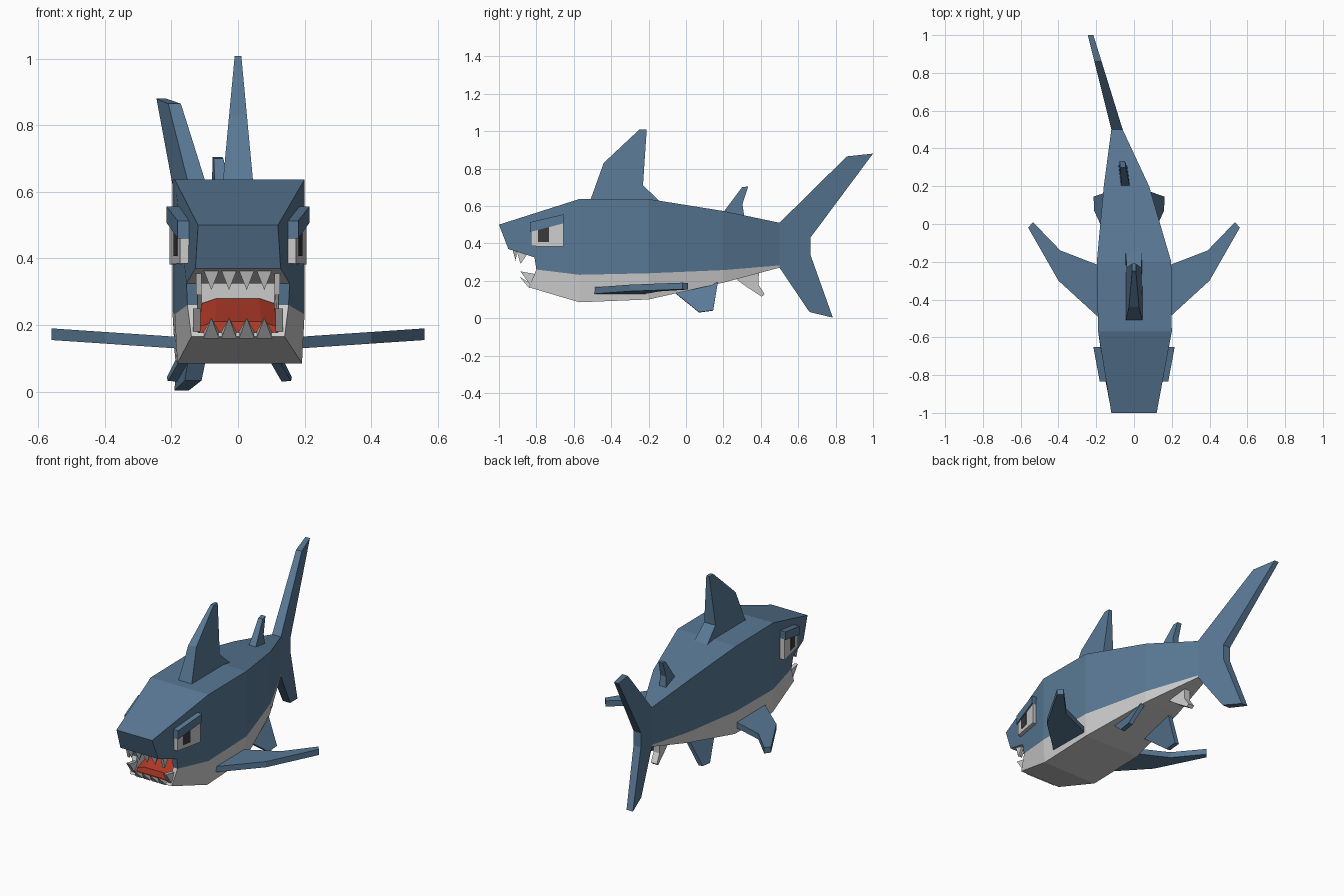
import bpy, bmesh
from mathutils import Vector

if "Cube" in bpy.data.objects:
    bpy.data.objects.remove(bpy.data.objects["Cube"])


def material(name, rgb):
    m = bpy.data.materials.new(name)
    m.diffuse_color = (*rgb, 1)
    m.use_nodes = True
    m.node_tree.nodes["Principled BSDF"].inputs["Base Color"].default_value = m.diffuse_color
    return m


BLUE = material("blue_skin", (0.10, 0.19, 0.30))
WHITE = material("pale_belly", (0.65, 0.63, 0.62))
RED = material("red_mouth", (0.42, 0.04, 0.02))
DARK = material("dark_pupil", (0.04, 0.04, 0.045))


def mesh(name, verts, faces, mats):
    """faces: (indices, material index)"""
    bm = bmesh.new()
    vs = [bm.verts.new(v) for v in verts]
    for idx, mi in faces:
        bm.faces.new([vs[i] for i in idx]).material_index = mi
    bmesh.ops.recalc_face_normals(bm, faces=bm.faces)
    me = bpy.data.meshes.new(name)
    bm.to_mesh(me)
    bm.free()
    for m in mats:
        me.materials.append(m)
    ob = bpy.data.objects.new(name, me)
    bpy.context.collection.objects.link(ob)
    return ob


def plate(name, a, b, mat):
    """Solid between two matching outlines."""
    n = len(a)
    faces = [(list(range(n)), 0), (list(range(2 * n - 1, n - 1, -1)), 0)]
    faces += [([i, (i + 1) % n, n + (i + 1) % n, n + i], 0) for i in range(n)]
    return mesh(name, list(a) + list(b), faces, [mat])


def fin(name, profile, centre, half, mat):
    """Upright fin from a (y, z) profile with varying centre x and half width."""
    a = [(centre(y) + half(y, z), y, z) for y, z in profile]
    b = [(centre(y) - half(y, z), y, z) for y, z in profile]
    return plate(name, a, b, mat)


# Body: rings of y, top z, seam z, belly z, left x, right x
rings = [(-0.57, 0.637, 0.232, 0.085, -0.19, 0.20),
         (-0.20, 0.637, 0.240, 0.100, -0.197, 0.197),
         (0.20, 0.573, 0.257, 0.190, -0.16, 0.08),
         (0.50, 0.51, 0.282, 0.27, -0.12, -0.06)]
verts, faces = [], []
for y, top, seam, belly, l, r in rings:
    c = (l + r) / 2
    bl, br = c + (l - c) * 0.96, c + (r - c) * 0.96
    verts += [(l, y, top), (r, y, top), (r, y, seam),
              (br, y, belly), (bl, y, belly), (l, y, seam)]
for k in range(len(rings) - 1):
    for i in range(6):
        j = (i + 1) % 6
        faces.append(([6 * k + i, 6 * k + j, 6 * k + 6 + j, 6 * k + 6 + i],
                      1 if i in (2, 3, 4) else 0))
e = 6 * (len(rings) - 1)
faces.append(([e + i for i in range(6)], 0))

# Head: outer outline, mouth rim and mouth pocket, on both sides
h = len(verts)
outline = [(0.12, -1.0, 0.50), (0.128, -0.95, 0.37), (0.155, -0.81, 0.325),
           (0.152, -0.80, 0.26), (0.14, -0.84, 0.165),
           (0.122, -0.81, 0.325), (0.122, -0.80, 0.26), (0.12, -0.83, 0.178),
           (0.11, -0.62, 0.325), (0.11, -0.62, 0.18)]
for s in (1, -1):
    verts += [(s * x, y, z) for x, y, z in outline]
R, L = h, h + len(outline)
for o, t, m, b in ((R, 1, 2, 3), (L, 0, 5, 4)):
    faces += [([o, o + 1, o + 2, o + 3, m, t], 0),
              ([o + 3, o + 4, b, m], 1),
              ([o + 2, o + 3, o + 6, o + 5], 0),
              ([o + 3, o + 4, o + 7, o + 6], 1),
              ([o + 5, o + 6, o + 7, o + 9, o + 8], 1)]
faces += [([R, L, 0, 1], 0), ([R, L, L + 1, R + 1], 0),
          ([R + 1, L + 1, L + 2, L + 5, R + 5, R + 2], 1),
          ([R + 4, L + 4, 4, 3], 1), ([R + 4, L + 4, L + 7, R + 7], 1),
          ([R + 5, L + 5, L + 8, R + 8], 1), ([R + 7, L + 7, L + 9, R + 9], 2),
          ([R + 8, L + 8, L + 9, R + 9], 1)]
mesh("body", verts, faces, [BLUE, WHITE, RED])

# Tongue, rising toward the throat
tongue = [(-0.118, 0.265), (-0.07, 0.28), (0.07, 0.28), (0.118, 0.265)]
plate("tongue",
      [(-0.115, -0.81, 0.178)] + [(x, -0.80, z - 0.07) for x, z in tongue] + [(0.115, -0.81, 0.178)],
      [(-0.108, -0.63, 0.178)] + [(x * 0.92, -0.63, z) for x, z in tongue] + [(0.108, -0.63, 0.178)],
      RED)


# Teeth: four-sided spikes
def tooth(name, base, along, across, tip):
    base, along, across = Vector(base), Vector(along), Vector(across)
    vs = [base + along + across, base - along + across,
          base - along - across, base + along - across, Vector(tip)]
    mesh(name, vs, [([0, 1, 2, 3], 0)] + [([i, (i + 1) % 4, 4], 0) for i in range(4)], [WHITE])


for i in range(4):
    x = -0.08 + i * 0.053
    tooth("upper_tooth", (x, -0.915, 0.368), (0.023, 0, 0), (0, 0.012, 0.004), (x, -0.91, 0.305))
    tooth("lower_tooth", (x, -0.83, 0.17), (0.023, 0, 0), (0, 0.008, 0.01), (x, -0.89, 0.222))
for s in (1, -1):
    x = 0.118 * s
    plate("upper_side_tooth", [(x - 0.008, -0.905, 0.36), (x - 0.008, -0.85, 0.34), (x - 0.008, -0.885, 0.29)],
          [(x + 0.008, -0.905, 0.36), (x + 0.008, -0.85, 0.34), (x + 0.008, -0.885, 0.29)], WHITE)
    x = 0.124 * s
    plate("lower_side_tooth", [(x - 0.011, -0.835, 0.18), (x - 0.011, -0.80, 0.235), (x - 0.011, -0.885, 0.25)],
          [(x + 0.011, -0.835, 0.18), (x + 0.011, -0.80, 0.235), (x + 0.011, -0.885, 0.25)], WHITE)


# Eyes: white block, dark pupil and slanted brow lying along the head sides
def eye_part(name, s, profile, inner, outer, mat):
    side = lambda y, off: s * (0.152 + (y + 0.83) * 0.186 + off)
    plate(name, [(side(y, inner), y, z) for y, z in profile],
          [(side(y, outer), y, z) for y, z in profile], mat)


for s in (1, -1):
    eye_part("eye_white", s, [(-0.83, 0.385), (-0.655, 0.382), (-0.655, 0.52), (-0.83, 0.48)],
             -0.02, 0.022, WHITE)
    eye_part("pupil", s, [(-0.79, 0.407), (-0.733, 0.407), (-0.733, 0.50), (-0.79, 0.487)],
             0.01, 0.024, DARK)
    eye_part("brow", s, [(-0.835, 0.46), (-0.655, 0.507), (-0.652, 0.556), (-0.835, 0.513)],
             -0.02, 0.03, BLUE)

# Upright fins, following the bend of the tail
bend = lambda y: -0.09 - 0.28 * (y - 0.5)
fin("dorsal_fin", [(-0.51, 0.60), (-0.51, 0.635), (-0.44, 0.83), (-0.25, 1.008), (-0.21, 1.008),
                   (-0.23, 0.71), (-0.14, 0.625), (-0.14, 0.60)],
    lambda y: 0, lambda y, z: 0.045 - 0.035 * max(0, z - 0.635) / 0.373, BLUE)
fin("rear_dorsal_fin", [(0.195, 0.56), (0.30, 0.70), (0.333, 0.705), (0.302, 0.61), (0.312, 0.54)],
    lambda y: -0.045 - 0.13 * (y - 0.2), lambda y, z: 0.023 - 0.06 * max(0, z - 0.56), BLUE)
fin("anal_fin", [(0.26, 0.215), (0.32, 0.17), (0.405, 0.115), (0.42, 0.128), (0.387, 0.18), (0.39, 0.25)],
    lambda y: -0.055 - 0.14 * (y - 0.26), lambda y, z: 0.02, WHITE)
fin("tail_fin", [(0.5, 0.51), (0.86, 0.865), (1.0, 0.88), (0.665, 0.43), (0.665, 0.34),
                 (0.785, 0.003), (0.66, 0.033), (0.5, 0.27)],
    bend, lambda y, z: 0.03 - 0.03 * (y - 0.5), BLUE)

# Pectoral fins
pectoral = [(0.17, -0.51), (0.40, -0.30), (0.56, -0.02), (0.535, 0.01), (0.39, -0.14), (0.17, -0.225)]
for s in (1, -1):
    lift = lambda x: 0.13 + 0.067 * (x - 0.19)
    plate("pectoral_fin", [(s * x, y, lift(x)) for x, y in pectoral],
          [(s * x, y, lift(x) + 0.035) for x, y in pectoral], BLUE)

# Pelvic fins, splayed down and outward about the bent body line
pelvic = [(0.12, -0.07, 0.145), (0.185, 0.07, 0.032), (0.188, 0.145, 0.042),
          (0.115, 0.17, 0.19), (0.10, 0.03, 0.18)]
for s in (1, -1):
    plate("pelvic_fin", [(s * x - 0.026, y, z) for x, y, z in pelvic],
          [(s * (x - 0.028) - 0.026, y, z - 0.002) for x, y, z in pelvic], BLUE)
